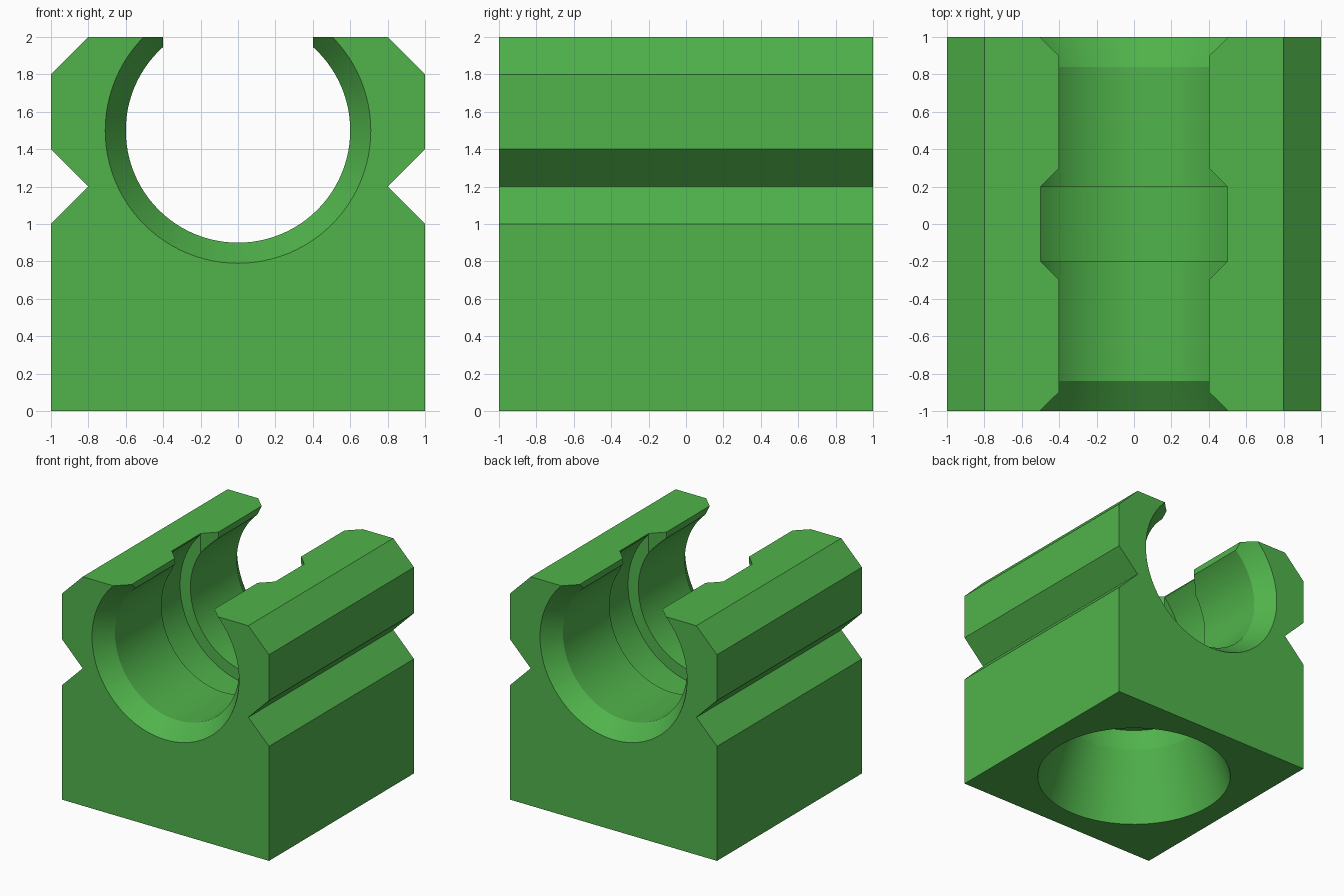
import bpy, bmesh, math
from mathutils import Matrix

if "Cube" in bpy.data.objects:
    bpy.data.objects.remove(bpy.data.objects["Cube"])

green = bpy.data.materials.new("green")
green.diffuse_color = (0.08, 0.45, 0.07, 1)
green.use_nodes = True
green.node_tree.nodes["Principled BSDF"].inputs["Base Color"].default_value = green.diffuse_color


def finish(name, bm):
    bmesh.ops.recalc_face_normals(bm, faces=bm.faces)
    mesh = bpy.data.meshes.new(name)
    bm.to_mesh(mesh)
    bm.free()
    mesh.materials.append(green)
    obj = bpy.data.objects.new(name, mesh)
    bpy.context.collection.objects.link(obj)
    return obj


def prism(name, points, vector):
    """Extrude a closed 3D outline along a vector."""
    bm = bmesh.new()
    face = bm.faces.new([bm.verts.new(p) for p in points])
    out = bmesh.ops.extrude_face_region(bm, geom=[face])
    moved = [v for v in out["geom"] if isinstance(v, bmesh.types.BMVert)]
    bmesh.ops.translate(bm, verts=moved, vec=vector)
    return finish(name, bm)


def lathe(name, profile, matrix, n=96):
    """Closed solid of revolution from (radius, height) pairs."""
    bm = bmesh.new()
    rings = []
    for r, h in profile:
        rings.append([bm.verts.new((r * math.cos(2 * math.pi * i / n),
                                    r * math.sin(2 * math.pi * i / n), h)) for i in range(n)])
    for a, b in zip(rings, rings[1:]):
        for i in range(n):
            j = (i + 1) % n
            bm.faces.new((a[i], a[j], b[j], b[i]))
    bm.faces.new(rings[0])
    bm.faces.new(rings[-1])
    bm.transform(matrix)
    return finish(name, bm)


# Block: half outline with top chamfer and side V groove, mirrored in x
half = [(1, 0), (1, 1), (0.8, 1.2), (1, 1.4), (1, 1.8), (0.8, 2)]
outline = half + [(-x, z) for x, z in reversed(half)]
block = prism("clip_block", [(x, -1, z) for x, z in outline], (0, 2, 0))

# Main bore along y, with flared ends and a wide middle groove
bore_half = [(0.7238, -1.02), (0.6, -0.84), (0.6, -0.2), (0.7, -0.2)]
bore = lathe("bore_cutter", bore_half + [(r, -y) for r, y in reversed(bore_half)],
             Matrix.Translation((0, 0, 1.5)) @ Matrix.Rotation(math.pi / 2, 4, 'X'))

# Slot open at the top, widened beside the middle groove
side = [(0.4, -1.1), (0.4, -0.3), (0.5, -0.2), (0.5, 0.2), (0.4, 0.3), (0.4, 1.1)]
slot = prism("slot_cutter", [(x, y, 1.6) for x, y in side + [(-x, -y) for x, y in side]],
             (0, 0, 0.6))

# Tapered socket in the underside
socket = lathe("socket_cutter", [(0.8067, -0.02), (0.6, 0.6), (0.6, 0.785)], Matrix())

# Cut the block and bake the result
cutters = [bore, slot, socket]
for cutter in cutters:
    cutter.hide_render = True
    mod = block.modifiers.new(cutter.name, 'BOOLEAN')
    mod.operation = 'DIFFERENCE'
    mod.solver = 'EXACT'
    mod.object = cutter
graph = bpy.context.evaluated_depsgraph_get()
block.data = bpy.data.meshes.new_from_object(block.evaluated_get(graph))
block.modifiers.clear()
for cutter in cutters:
    bpy.data.objects.remove(cutter)

# Smooth round walls, sharp edges
bpy.context.view_layer.objects.active = block
block.select_set(True)
bpy.ops.object.shade_smooth_by_angle(angle=math.radians(15))
